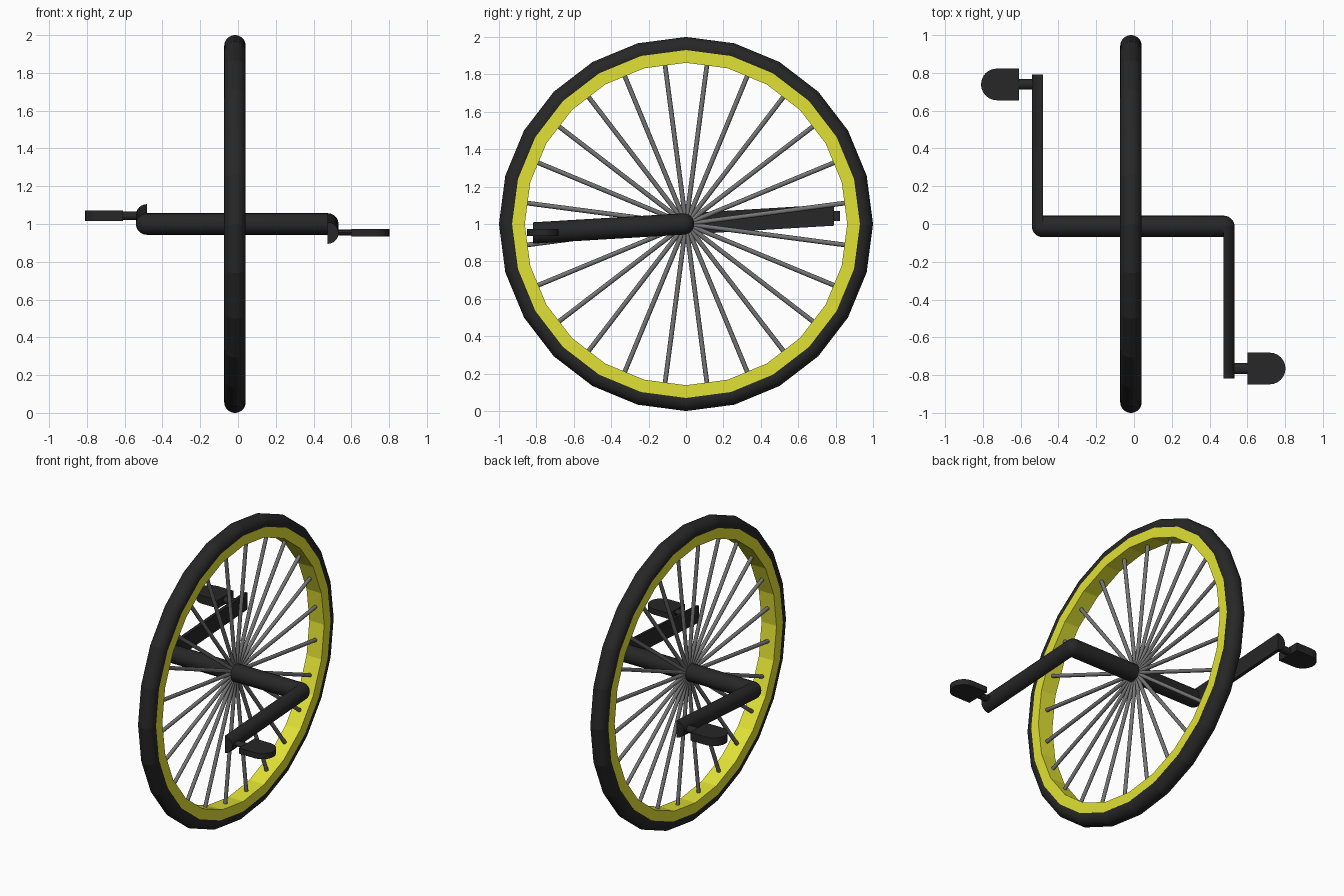
import bpy, bmesh
from math import sin, cos, pi
from mathutils import Vector

if "Cube" in bpy.data.objects:
    bpy.data.objects.remove(bpy.data.objects["Cube"])


def mat(name, rgb):
    m = bpy.data.materials.new(name)
    m.diffuse_color = (*rgb, 1)
    m.use_nodes = True
    m.node_tree.nodes["Principled BSDF"].inputs["Base Color"].default_value = m.diffuse_color
    return m


BLACK = mat("black_rubber", (0.02, 0.02, 0.02))
YELLOW = mat("yellow_rim", (0.75, 0.75, 0.035))
STEEL = mat("steel", (0.18, 0.18, 0.18))


def add(name, rings, material, closed=False, smooth=None):
    """Skin a list of equal-length point rings; cap the ends unless closed."""
    bm = bmesh.new()
    vs = [[bm.verts.new(p) for p in r] for r in rings]
    n = len(vs[0])
    for i in range(len(vs) if closed else len(vs) - 1):
        a, b = vs[i], vs[(i + 1) % len(vs)]
        for j in range(n):
            k = (j + 1) % n
            bm.faces.new((a[j], a[k], b[k], b[j]))
    if not closed:
        bm.faces.new(vs[0])
        bm.faces.new(vs[-1])
    bmesh.ops.recalc_face_normals(bm, faces=bm.faces)
    me = bpy.data.meshes.new(name)
    bm.to_mesh(me)
    bm.free()
    ob = bpy.data.objects.new(name, me)
    bpy.context.collection.objects.link(ob)
    me.materials.append(material)
    if smooth is not None:
        bpy.ops.object.select_all(action='DESELECT')
        ob.select_set(True)
        bpy.context.view_layer.objects.active = ob
        bpy.ops.object.shade_smooth_by_angle(angle=smooth)
    return ob


WX = -0.016          # wheel plane
SIDES = 24


def around(section):
    """Revolve an (x, radius) section about the wheel axis."""
    return [[(WX + x, r * sin(a), 1 + r * cos(a)) for x, r in section]
            for a in (2 * pi * i / SIDES for i in range(SIDES))]


# Tyre and rim
tube = [(0.057 * cos(2 * pi * i / 32), 0.943 + 0.057 * sin(2 * pi * i / 32)) for i in range(32)]
add("tyre", around(tube), BLACK, closed=True)
hw = 0.0555
add("rim", around([(-hw, 0.862), (hw, 0.862), (hw, 0.93), (-hw, 0.93)]), YELLOW, closed=True)

# Spokes, halfway between the rim corners
for i in range(SIDES):
    a = 2 * pi * (i + 0.5) / SIDES
    d = Vector((0, sin(a), cos(a)))
    t = Vector((0, cos(a), -sin(a)))
    o = Vector((WX, 0, 1))
    rings = [[o + d * r + 0.0125 * (t * cos(b) + Vector((sin(b), 0, 0)))
              for b in (2 * pi * k / 10 for k in range(10))] for r in (0.02, 0.858)]
    add(f"spoke_{i + 1}", rings, STEEL, smooth=0.7)

# Axle with rounded ends
R, EX, AY = 0.057, 0.479, -0.013
C = Vector((-0.004, AY, 1.0))
prof = [(EX + R * sin(t), R * cos(t)) for t in (pi / 2 * k / 8 * 0.985 for k in range(9))]
prof = [(-x, r) for x, r in reversed(prof)] + prof
add("axle", [[C + Vector((x, r * cos(b), r * sin(b)))
              for b in (2 * pi * k / 24 for k in range(24))] for x, r in prof], BLACK, smooth=0.6)

# Cranks and pedals: one arm forward on the right, its opposite on the left
for side, s, ped_t, ped_z in (("right", 1, 0.038, -0.046), ("left", -1, 0.055, -0.043)):
    def P(x, y, z):
        return C + s * Vector((x, y, z))

    # half-round crank, flat face inward
    half = [(EX + R * cos(t), R * sin(t)) for t in (-pi / 2 + pi * k / 12 for k in range(13))]
    add(f"{side}_crank", [[P(x, y, z + dz) for x, z in half] for y, dz in ((0, 0), (-0.805, -0.048))],
        BLACK, smooth=0.6)

    # flattened pedal spindle
    add(f"{side}_pedal_spindle",
        [[P(x, -0.752 + 0.028 * cos(b), ped_z + 0.42 * ped_t * sin(b))
          for b in (2 * pi * k / 12 for k in range(12))] for x in (EX + 0.005, 0.615)],
        BLACK, smooth=0.7)

    # pedal plate with a rounded outer end
    w = 0.084
    outline = [(0.605, -w)] + [(0.722 + w * cos(t), w * sin(t))
                               for t in (-pi / 2 + pi * k / 12 for k in range(13))] + [(0.605, w)]
    add(f"{side}_pedal", [[P(x, -0.752 + y, ped_z + z) for x, y in outline]
                          for z in (-ped_t / 2, ped_t / 2)], BLACK, smooth=0.5)
